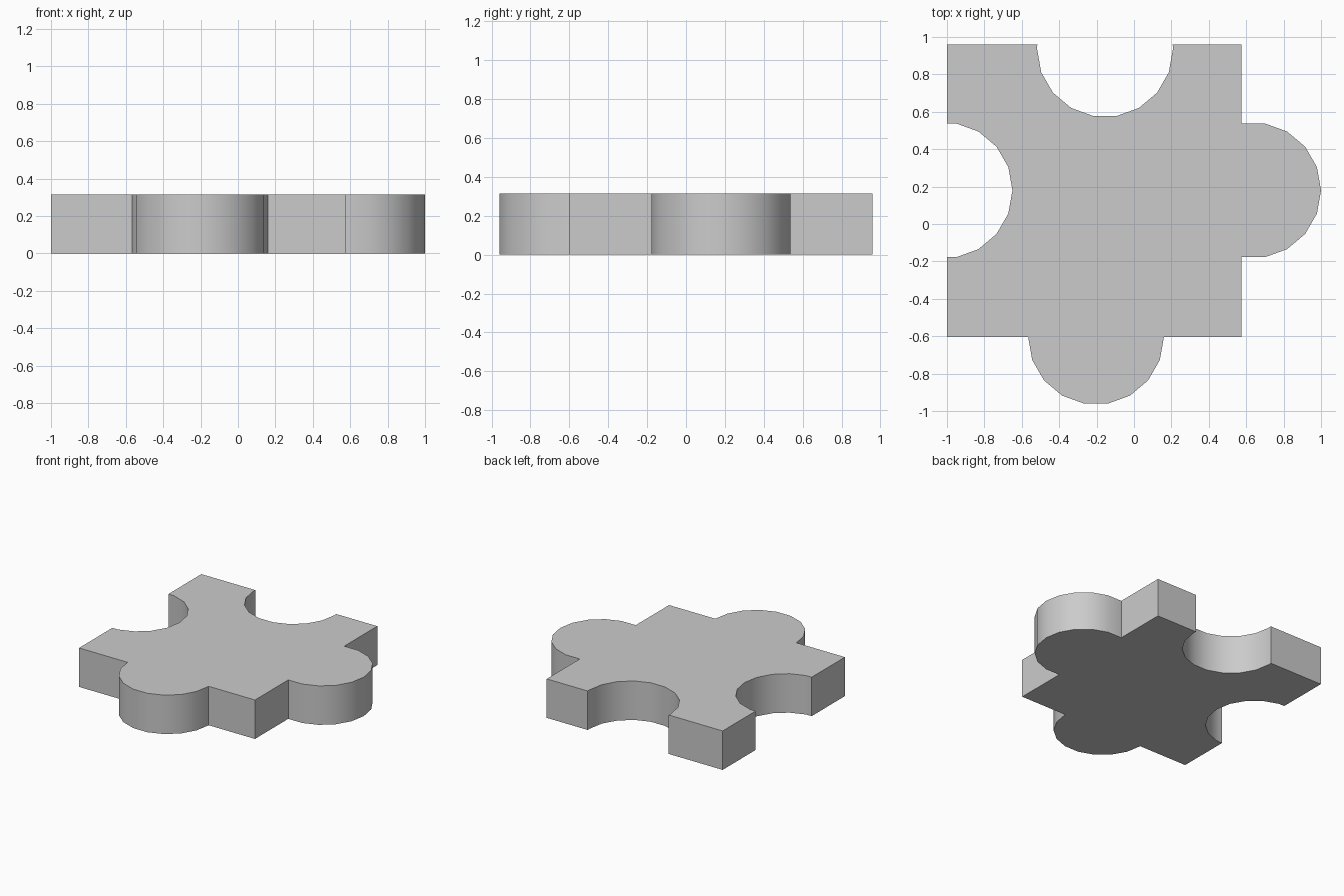
import bpy, bmesh
from math import sin, cos, radians

if "Cube" in bpy.data.objects:
    bpy.data.objects.remove(bpy.data.objects["Cube"])

R = 0.363            # knob and socket radius (18-sided circles)
HEIGHT = 0.315
X0, Y0, Y1 = -1.0, -0.603, 0.96
KNOB_X, SIDE_Y = 0.637, 0.18
X1 = KNOB_X - R * sin(radians(10))   # right edge, where the side knob starts


def arc(cx, cy, start, end):
    """Points on an 18-sided circle, from start to end in degrees."""
    step = 20 if end > start else -20
    return [(cx + R * cos(radians(a)), cy + R * sin(radians(a)))
            for a in range(start, end + step, step)]


half = R * cos(radians(10))
joint = [(X1, SIDE_Y - half), (X1, SIDE_Y + half)]

# Body outline: bottom knob, right joint, top socket, left socket
outline = [(X0, Y0)]
outline += arc(-0.203, Y0, 180, 360)
outline += [(X1, Y0)] + joint + [(X1, Y1), (0.207, Y1)]
outline += arc(-0.155, 0.935, 0, -180)
outline += [(-0.517, Y1), (X0, Y1), (X0, SIDE_Y + half)]
outline += arc(-1.013, SIDE_Y, 80, -80)
outline += [(X0, SIDE_Y - half)]

bm = bmesh.new()
verts = [bm.verts.new((x, y, 0)) for x, y in outline]
bm.faces.new(verts)

# Right knob shares the joint edge with the body
low, high = (verts[outline.index(p)] for p in joint)
rim = [bm.verts.new((x, y, 0)) for x, y in arc(KNOB_X, SIDE_Y, -80, 80)]
bm.faces.new([low] + rim + [high])

# Thickness
ext = bmesh.ops.extrude_face_region(bm, geom=bm.faces[:], use_keep_orig=True)
top = [g for g in ext["geom"] if isinstance(g, bmesh.types.BMVert)]
bmesh.ops.translate(bm, verts=top, vec=(0, 0, HEIGHT))
bmesh.ops.recalc_face_normals(bm, faces=bm.faces[:])

mesh = bpy.data.meshes.new("puzzle_piece")
bm.to_mesh(mesh)
bm.free()
piece = bpy.data.objects.new("puzzle_piece", mesh)
bpy.context.collection.objects.link(piece)

# Smooth curved walls, sharp corners
bpy.context.view_layer.objects.active = piece
piece.select_set(True)
bpy.ops.object.shade_smooth_by_angle(angle=radians(30))
